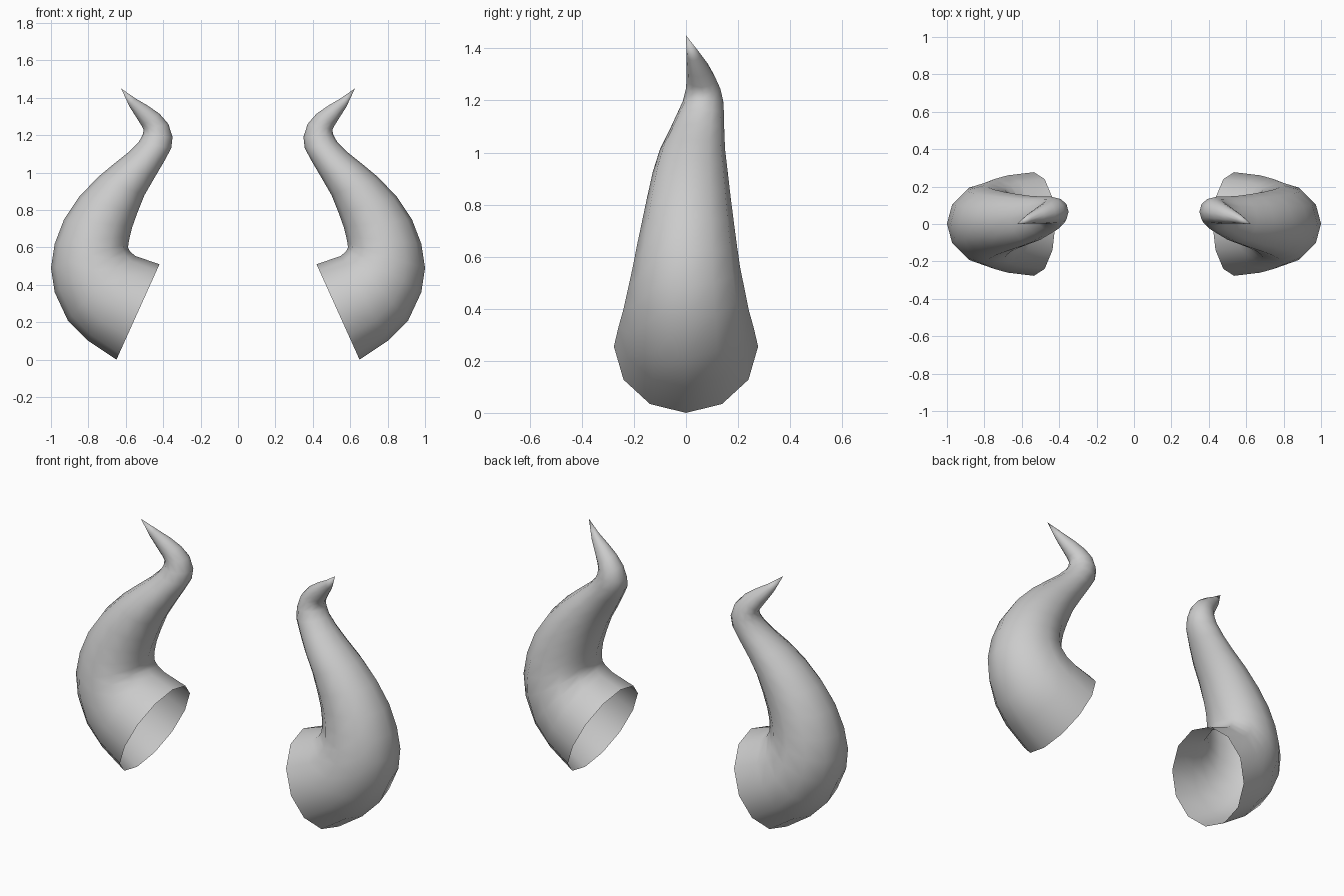
import bpy, bmesh, math
from mathutils import Vector

if "Cube" in bpy.data.objects:
    bpy.data.objects.remove(bpy.data.objects["Cube"])

SIDES = 12

# Cross-sections: outer x, outer z, inner x, inner z, front y, back y
SECTIONS = [
    (.650, .000, .420, .510, -.277, .277),
    (.800, .100, .550, .555, -.260, .260),
    (.910, .210, .578, .580, -.241, .241),
    (.980, .360, .588, .600, -.222, .224),
    (1.00, .490, .585, .625, -.205, .208),
    (.980, .620, .578, .660, -.189, .196),
    (.930, .750, .565, .710, -.170, .184),
    (.850, .870, .540, .780, -.150, .172),
    (.750, .975, .500, .880, -.127, .160),
    (.660, 1.05, .445, .975, -.100, .150),
    (.585, 1.11, .395, 1.06, -.064, .147),
    (.530, 1.165, .357, 1.13, -.035, .146),
    (.508, 1.205, .350, 1.19, -.012, .143),
    (.505, 1.230, .372, 1.26, .000, .132),
    (.515, 1.250, .420, 1.315, .002, .115),
    (.540, 1.290, .480, 1.357, .002, .090),
    (.580, 1.353, .550, 1.398, .002, .053),
]
TIP = (.625, .0, 1.45)


def ring(bm, ox, oz, ix, iz, y0, y1):
    """Ellipse spanned by the outer-inner axis and the y axis."""
    centre = Vector(((ox + ix) / 2, (y0 + y1) / 2, (oz + iz) / 2))
    a = Vector(((ox - ix) / 2, 0, (oz - iz) / 2))
    b = Vector((0, (y1 - y0) / 2, 0))
    return [bm.verts.new(centre + a * math.cos(t) + b * math.sin(t))
            for t in (2 * math.pi * k / SIDES for k in range(SIDES))]


# Horn: open-based tapering skin through the sections, closed at the tip
bm = bmesh.new()
rings = [ring(bm, *s) for s in SECTIONS]
for lo, hi in zip(rings, rings[1:]):
    for k in range(SIDES):
        n = (k + 1) % SIDES
        bm.faces.new((lo[k], lo[n], hi[n], hi[k]))
tip = bm.verts.new(TIP)
for k in range(SIDES):
    bm.faces.new((rings[-1][k], rings[-1][(k + 1) % SIDES], tip))
bmesh.ops.recalc_face_normals(bm, faces=bm.faces)
for f in bm.faces:
    f.smooth = True

mesh = bpy.data.meshes.new("horns")
bm.to_mesh(mesh)
bm.free()
horns = bpy.data.objects.new("horns", mesh)
bpy.context.collection.objects.link(horns)

# Matching horn on the other side
mirror = horns.modifiers.new("mirror", 'MIRROR')
mirror.use_axis[0] = True
mirror.use_mirror_merge = False
